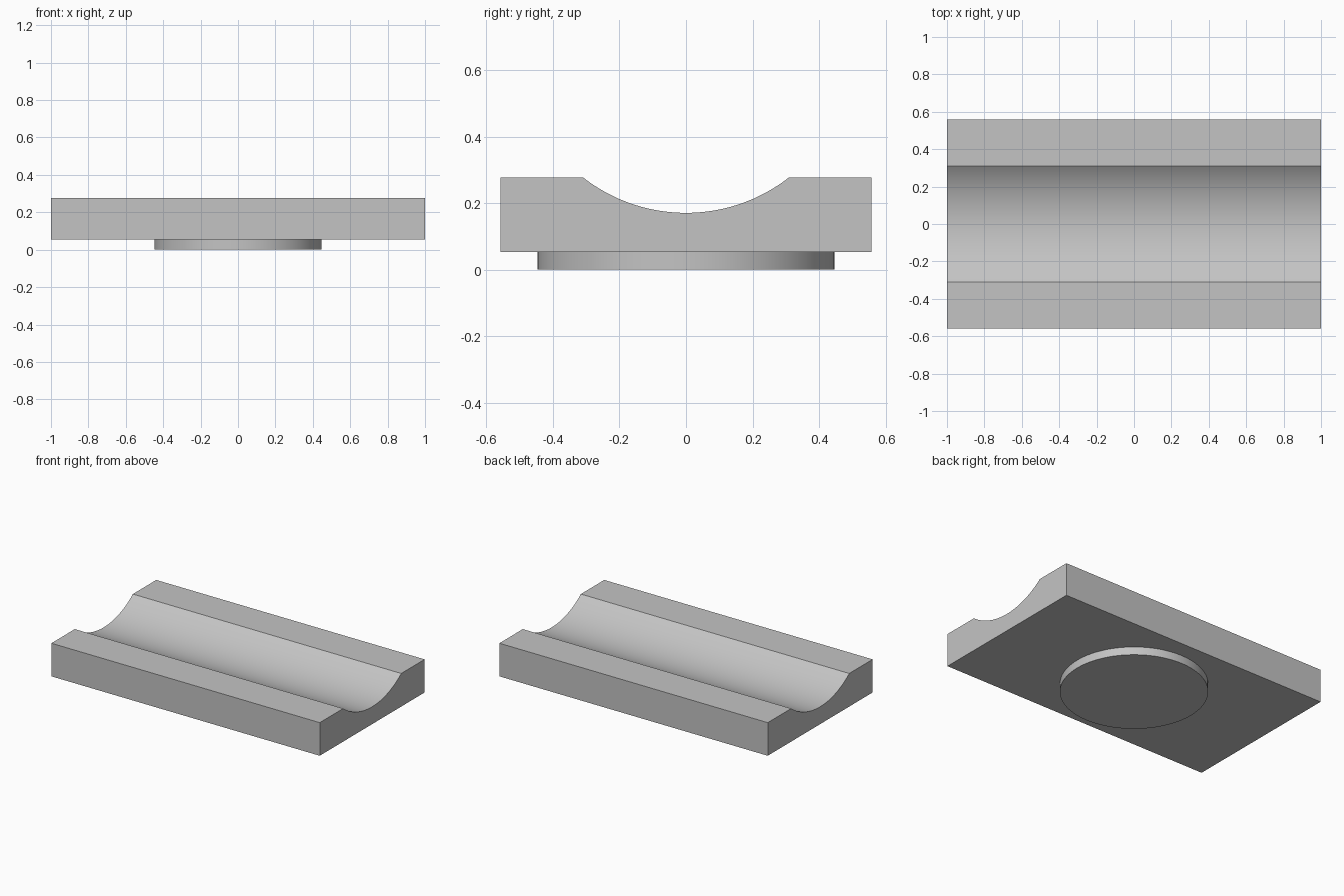
import bpy, bmesh
from math import sin, cos, asin, radians

cube = bpy.data.objects.get("Cube")
if cube:
    bpy.data.objects.remove(cube, do_unlink=True)

LENGTH, HALF_WIDTH = 2.0, 0.558
BASE_Z, TOP_Z, GROOVE_Z = 0.054, 0.277, 0.171
GROOVE_HALF, DISC_RADIUS = 0.309, 0.447

grey = bpy.data.materials.new("light grey")
grey.use_nodes = True
colour = (0.55, 0.55, 0.55, 1)
grey.diffuse_color = colour
grey.node_tree.nodes["Principled BSDF"].inputs["Base Color"].default_value = colour


def finish(name, bm):
    """Turn a bmesh into a shaded object."""
    bmesh.ops.recalc_face_normals(bm, faces=bm.faces)
    mesh = bpy.data.meshes.new(name)
    bm.to_mesh(mesh)
    bm.free()
    mesh.materials.append(grey)
    obj = bpy.data.objects.new(name, mesh)
    bpy.context.collection.objects.link(obj)
    bpy.ops.object.select_all(action='DESELECT')
    bpy.context.view_layer.objects.active = obj
    obj.select_set(True)
    bpy.ops.object.shade_smooth_by_angle(angle=radians(25))
    return obj


def extrude_outline(name, points, direction):
    bm = bmesh.new()
    face = bm.faces.new([bm.verts.new(p) for p in points])
    result = bmesh.ops.extrude_face_region(bm, geom=[face], use_keep_orig=True)
    moved = [v for v in result["geom"] if isinstance(v, bmesh.types.BMVert)]
    bmesh.ops.translate(bm, verts=moved, vec=direction)
    return finish(name, bm)


# Block with a shallow round groove along its length
depth = TOP_Z - GROOVE_Z
radius = (GROOVE_HALF ** 2 + depth ** 2) / (2 * depth)
sweep = asin(GROOVE_HALF / radius)
STEPS = 48
arc = []
for i in range(STEPS + 1):
    a = sweep * (1 - 2 * i / STEPS)
    arc.append((radius * sin(a), GROOVE_Z + radius * (1 - cos(a))))
profile = [(-HALF_WIDTH, BASE_Z), (HALF_WIDTH, BASE_Z), (HALF_WIDTH, TOP_Z)]
profile += arc + [(-HALF_WIDTH, TOP_Z)]
extrude_outline("grooved_block", [(-LENGTH / 2, y, z) for y, z in profile],
                (LENGTH, 0, 0))

# Round foot under the block
SIDES = 96
circle = [(DISC_RADIUS * cos(radians(360 * i / SIDES)),
           DISC_RADIUS * sin(radians(360 * i / SIDES)), 0) for i in range(SIDES)]
extrude_outline("round_foot", circle, (0, 0, BASE_Z))
